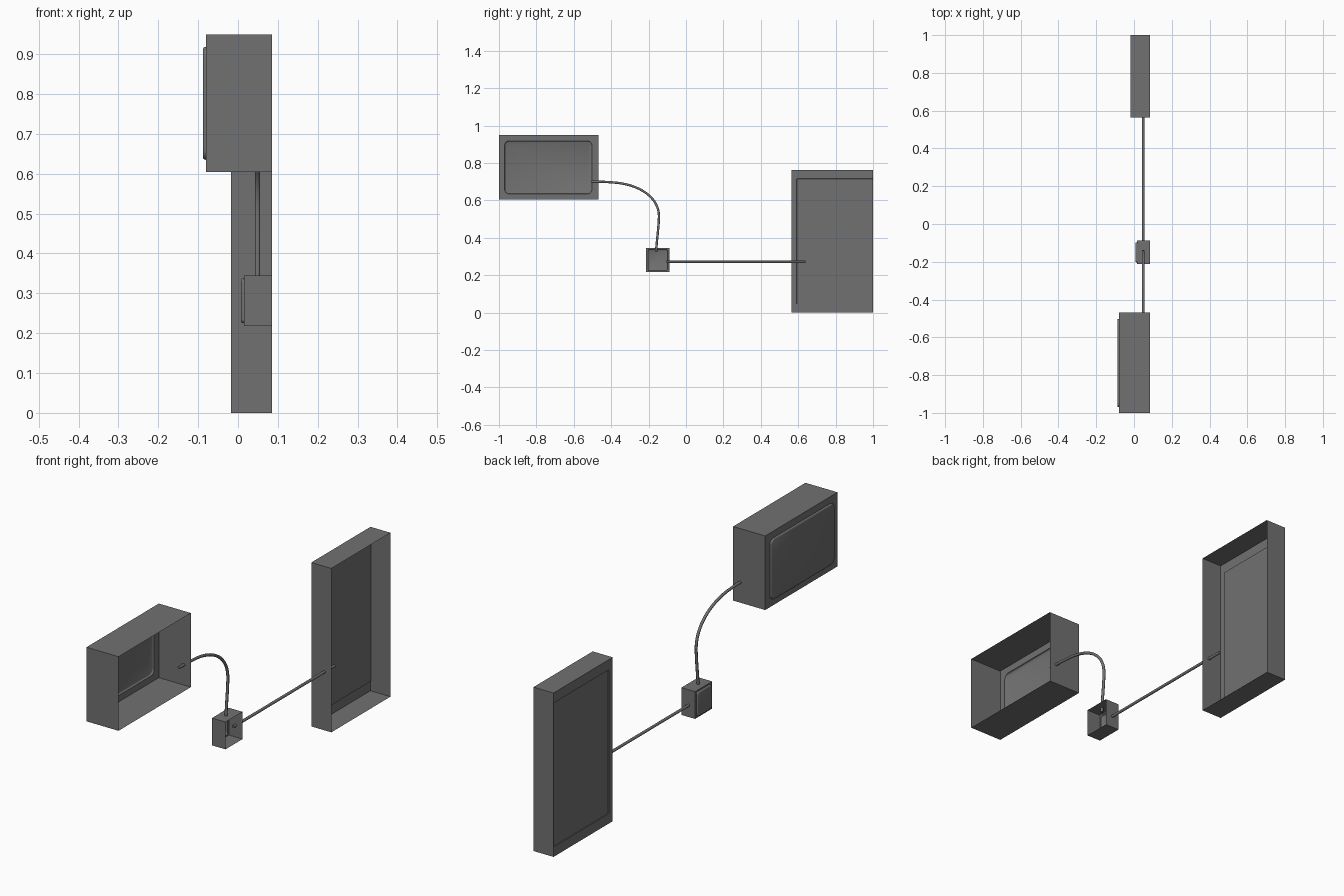
import bpy, bmesh, math

if "Cube" in bpy.data.objects:
    bpy.data.objects.remove(bpy.data.objects["Cube"])

grey = bpy.data.materials.new("dark_grey")
grey.diffuse_color = (0.165, 0.165, 0.165, 1)
grey.use_nodes = True
grey.node_tree.nodes["Principled BSDF"].inputs["Base Color"].default_value = grey.diffuse_color
BACK = 0.085  # shared open side of all three housings


def rounded_rect(y0, y1, z0, z1, r, n):
    """Four lists of corner points, counter-clockwise from the high y, high z corner."""
    centres = [(y1 - r, z1 - r), (y0 + r, z1 - r), (y0 + r, z0 + r), (y1 - r, z0 + r)]
    return [[(cy + r * math.cos((k + i / n) * math.pi / 2),
              cz + r * math.sin((k + i / n) * math.pi / 2)) for i in range(n + 1)]
            for k, (cy, cz) in enumerate(centres)]


def housing(name, x0, y, z, py, pz, r, n, profile):
    """Open-backed sheet box whose -x face carries a pressed panel.
    profile: (inset, outward height) steps of the panel edge."""
    bm = bmesh.new()
    corners = [(y[1], z[1]), (y[0], z[1]), (y[0], z[0]), (y[1], z[0])]
    front = [bm.verts.new((x0, a, b)) for a, b in corners]
    back = [bm.verts.new((BACK, a, b)) for a, b in corners]
    rings = []
    for d, h in profile:
        pts = rounded_rect(py[0] + d, py[1] - d, pz[0] + d, pz[1] - d, max(r - d, 0.0008), n)
        rings.append([[bm.verts.new((x0 - h, a, b)) for a, b in c] for c in pts])
    for k in range(4):
        j = (k + 1) % 4
        bm.faces.new((front[k], front[j], back[j], back[k]))       # wall
        c = rings[0][k]
        for i in range(n):                                         # frame corner
            bm.faces.new((front[k], c[i], c[i + 1]))
        bm.faces.new((front[k], c[n], rings[0][j][0], front[j]))   # frame side
    flat = [[v for c in ring for v in c] for ring in rings]
    for a, b in zip(flat, flat[1:]):                               # panel edge
        for i in range(len(a)):
            j = (i + 1) % len(a)
            bm.faces.new((a[i], a[j], b[j], b[i]))
    bm.faces.new(flat[-1])                                         # panel face
    bmesh.ops.recalc_face_normals(bm, faces=bm.faces)
    me = bpy.data.meshes.new(name)
    bm.to_mesh(me)
    bm.free()
    me.materials.append(grey)
    ob = bpy.data.objects.new(name, me)
    bpy.context.collection.objects.link(ob)
    bpy.context.view_layer.objects.active = ob
    ob.select_set(True)
    bpy.ops.object.shade_smooth_by_angle(angle=math.radians(35))
    ob.select_set(False)


def cable(name, points):
    """Round cable; points are (position, left handle, right handle) in (y, z)."""
    cu = bpy.data.curves.new(name, 'CURVE')
    cu.dimensions = '3D'
    cu.bevel_depth = 0.0065
    cu.bevel_resolution = 3
    cu.resolution_u = 16
    cu.use_fill_caps = True
    sp = cu.splines.new('BEZIER')
    sp.bezier_points.add(len(points) - 1)
    for p, (co, left, right) in zip(sp.bezier_points, points):
        p.handle_left_type = p.handle_right_type = 'FREE'
        p.co, p.handle_left, p.handle_right = [(0.049, a, b) for a, b in (co, left, right)]
    cu.materials.append(grey)
    bpy.context.collection.objects.link(bpy.data.objects.new(name, cu))


# soft raised edge used by the two bulging panels
soft = [(0, 0), (0.0005, 0.004), (0.002, 0.0065), (0.005, 0.008)]

# wide display housing, small junction box, tall cabinet
housing("wide_housing", -0.08, (-1, -0.468), (0.605, 0.95),
        (-0.97, -0.502), (0.635, 0.918), 0.025, 6, soft)
housing("junction_box", 0.015, (-0.213, -0.088), (0.218, 0.345),
        (-0.204, -0.097), (0.225, 0.338), 0.01, 5, soft)
housing("tall_cabinet", -0.018, (0.565, 1), (0, 0.763),
        (0.592, 0.998), (0.046, 0.716), 0.001, 1, [(0, 0), (0.0002, -0.004)])

# cables between the housings
cable("curved_cable", [((-0.505, 0.70), (-0.55, 0.70), (-0.46, 0.70)),
                       ((-0.40, 0.697), (-0.44, 0.70), (-0.25, 0.69)),
                       ((-0.145, 0.50), (-0.135, 0.615), (-0.148, 0.44)),
                       ((-0.16, 0.325), (-0.156, 0.39), (-0.162, 0.30))])
cable("straight_cable", [((-0.105, 0.272), (-0.2, 0.272), (0.1, 0.272)),
                         ((0.64, 0.272), (0.4, 0.272), (0.7, 0.272))])
